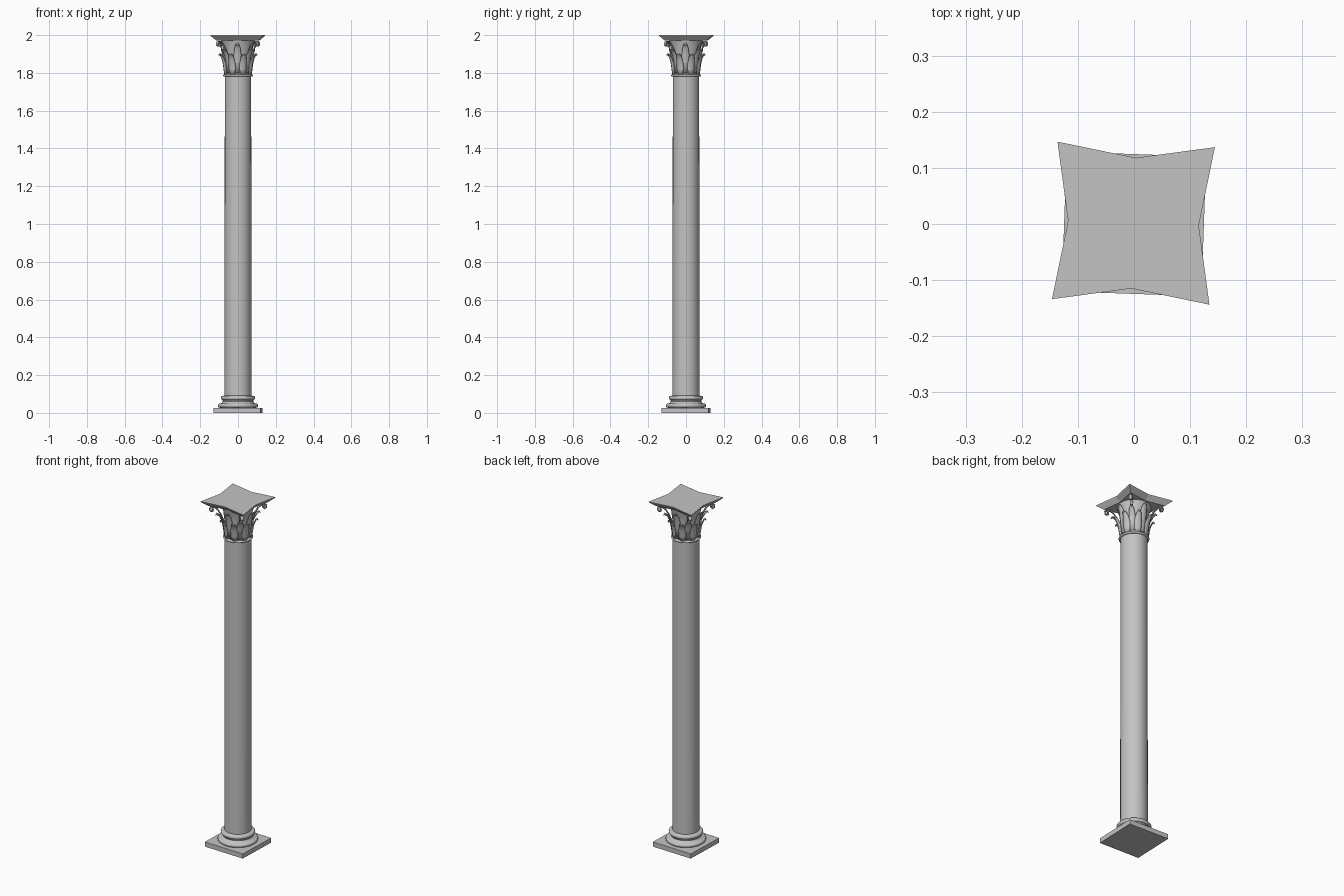
import bpy, bmesh
from math import sin, cos, pi, radians

cube = bpy.data.objects.get("Cube")
if cube:
    bpy.data.objects.remove(cube, do_unlink=True)

TWIST = radians(-2)   # the whole column is turned slightly about its axis
SIDES = 32

stone = bpy.data.materials.new("grey stone")
stone.use_nodes = True
GREY = (0.55, 0.55, 0.55, 1)
stone.diffuse_color = GREY
stone.node_tree.nodes["Principled BSDF"].inputs["Base Color"].default_value = GREY


def finish(name, bm, smooth=None):
    bmesh.ops.recalc_face_normals(bm, faces=bm.faces)
    mesh = bpy.data.meshes.new(name)
    bm.to_mesh(mesh)
    bm.free()
    mesh.materials.append(stone)
    obj = bpy.data.objects.new(name, mesh)
    bpy.context.collection.objects.link(obj)
    obj.rotation_euler.z = TWIST
    if smooth:
        bpy.ops.object.select_all(action='DESELECT')
        obj.select_set(True)
        bpy.context.view_layer.objects.active = obj
        bpy.ops.object.shade_smooth_by_angle(angle=radians(smooth))
    return obj


def stack(name, rings, smooth=None):
    """Bridge equal-length rings of points and cap both ends."""
    bm = bmesh.new()
    loops = [[bm.verts.new(p) for p in ring] for ring in rings]
    n = len(loops[0])
    for low, high in zip(loops, loops[1:]):
        for i in range(n):
            j = (i + 1) % n
            bm.faces.new((low[i], low[j], high[j], high[i]))
    bm.faces.new(loops[0][::-1])
    bm.faces.new(loops[-1])
    return finish(name, bm, smooth)


def turned(name, profile, smooth=40):
    angles = [2 * pi * i / SIDES for i in range(SIDES)]
    return stack(name, [[(r * cos(a), r * sin(a), z) for a in angles]
                        for r, z in profile], smooth)


def roll(radius, bulge, low, high, steps=6):
    """Half-round moulding profile."""
    mid, half = (low + high) / 2, (high - low) / 2
    return [(radius + bulge * cos(t), mid + half * sin(t))
            for t in (pi * (i / steps - 0.5) for i in range(steps + 1))]


def leaves(name, path, angles, rib, thickness):
    """Curled strips: path holds (radius, height, half width)."""
    bm = bmesh.new()
    for a in angles:
        rows = []
        for r, z, w in path:
            row = []
            for s in (-1, -0.5, 0, 0.5, 1):
                out = r + rib * w * (1 - abs(s)) 
                side = s * w
                row.append(bm.verts.new((out * cos(a) - side * sin(a),
                                         out * sin(a) + side * cos(a), z)))
            rows.append(row)
        for low, high in zip(rows, rows[1:]):
            for i in range(4):
                bm.faces.new((low[i], low[i + 1], high[i + 1], high[i]))
    obj = finish(name, bm, 50)
    solid = obj.modifiers.new("thickness", 'SOLIDIFY')
    solid.thickness = thickness
    solid.offset = 0
    return obj


# Square plinth
H = 0.1245
square = [(-H, -H), (H, -H), (H, H), (-H, H)]
stack("plinth", [[(x, y, z) for x, y in square] for z in (0, 0.027)])

# Moulded base: wide roll, hollow neck, smaller roll
turned("base_moulding",
       roll(0.094, 0.013, 0.027, 0.05)
       + [(0.086, 0.053), (0.081, 0.06), (0.083, 0.066)]
       + roll(0.081, 0.010, 0.068, 0.09) + [(0.071, 0.092)])

# Shaft and collar
turned("shaft", [(0.071, 0.09), (0.070, 1.785)])
turned("collar", roll(0.072, 0.007, 1.781, 1.793))

# Flared bell of the capital
turned("capital_bell", [(0.066, 1.79), (0.068, 1.86), (0.074, 1.92),
                        (0.084, 1.96), (0.088, 1.974)])

# Lower leaves, between the main directions
eighth = pi / 4
leaves("lower_leaves",
       [(0.070, 1.79, 0.014), (0.073, 1.82, 0.018), (0.077, 1.85, 0.019),
        (0.085, 1.875, 0.016), (0.096, 1.895, 0.011), (0.104, 1.901, 0.007),
        (0.108, 1.893, 0.003)],
       [eighth * (i + 0.5) for i in range(8)], 0.3, 0.004)

# Upper leaves, on the faces and the diagonals
leaves("upper_leaves",
       [(0.069, 1.80, 0.010), (0.072, 1.86, 0.018), (0.077, 1.90, 0.020),
        (0.084, 1.93, 0.016), (0.093, 1.948, 0.011), (0.101, 1.953, 0.007),
        (0.105, 1.943, 0.003)],
       [eighth * 2 * i for i in range(4)], 0.3, 0.004)
leaves("corner_leaves",
       [(0.069, 1.80, 0.010), (0.073, 1.86, 0.017), (0.082, 1.89, 0.016),
        (0.098, 1.915, 0.012), (0.112, 1.925, 0.007), (0.118, 1.916, 0.003)],
       [eighth * (2 * i + 1) for i in range(4)], 0.3, 0.004)

# Corner scrolls curling under the slab
curl = [(0.139 + r * cos(t), 1.952 + r * sin(t), 0.008)
        for r, t in ((0.015 - 0.0011 * k, radians(110 - 45 * k)) for k in range(10))]
leaves("corner_scrolls",
       [(0.074, 1.88, 0.006), (0.088, 1.915, 0.007), (0.108, 1.949, 0.008),
        (0.122, 1.962, 0.008)] + curl,
       [eighth * (2 * i + 1) for i in range(4)], 0, 0.005)

# Four-pointed top slab with splayed sides
star = [(0.1985 if i % 2 else 0.1165, eighth * i) for i in range(8)]
slab = stack("top_slab", [[(r * s * cos(a), r * s * sin(a), z) for r, a in star]
                          for s, z in ((0.79, 1.972), (0.99, 1.996), (1, 2.0))])
slab.location = (-0.001, 0.0015, 0)
